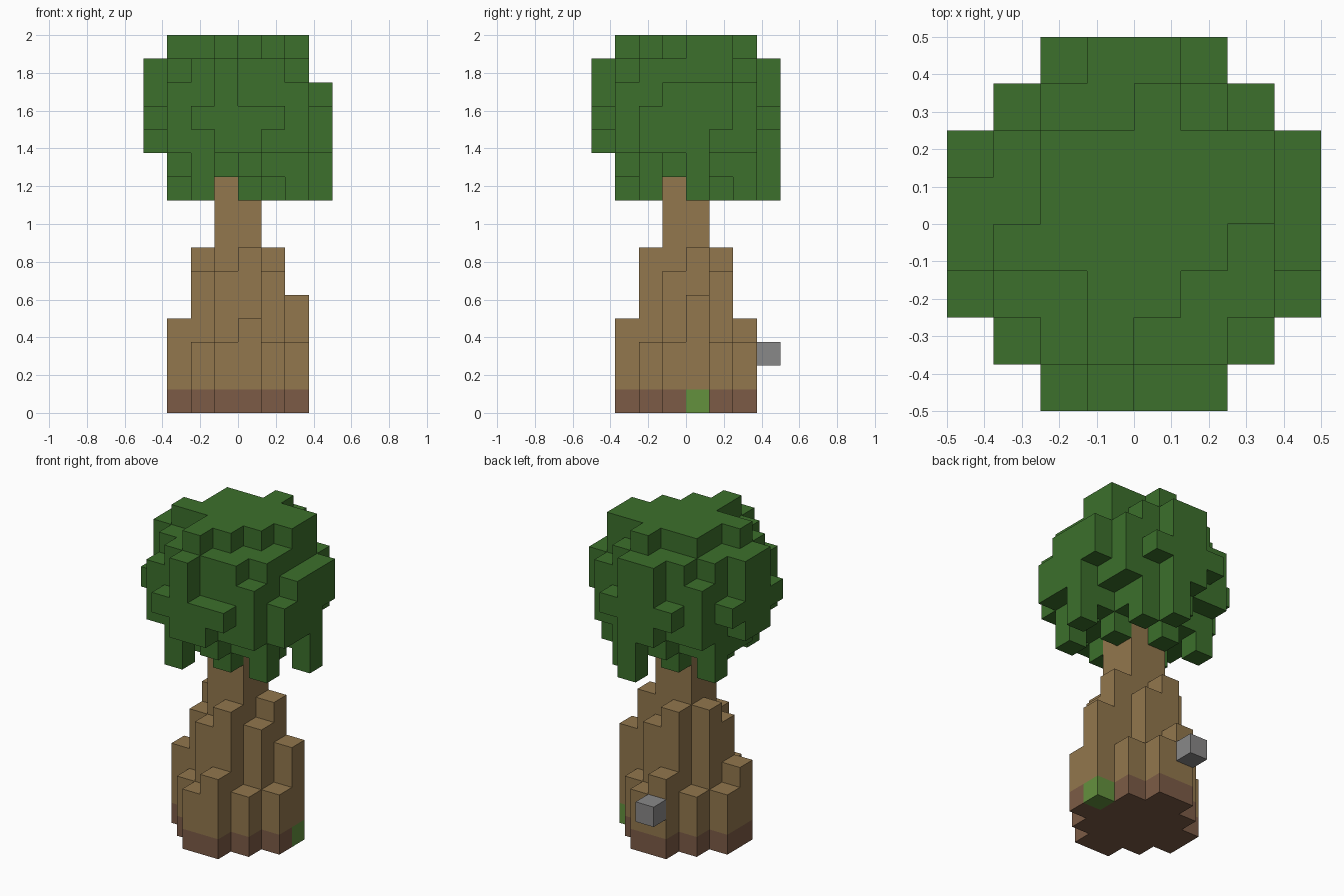
import bpy, bmesh
from mathutils import Vector

cube = bpy.data.objects.get("Cube")
if cube:
    bpy.data.objects.remove(cube, do_unlink=True)

V = 0.125  # block size


def material(name, r, g, b):
    m = bpy.data.materials.new(name)
    m.use_nodes = True
    m.diffuse_color = (r, g, b, 1)
    node = next(n for n in m.node_tree.nodes if n.type == 'BSDF_PRINCIPLED')
    node.inputs["Base Color"].default_value = (r, g, b, 1)
    return m


def box(x0, x1, y0, y1, z0, z1):
    """Set of block cells filling the half-open ranges."""
    return {(x, y, z) for x in range(x0, x1)
            for y in range(y0, y1) for z in range(z0, z1)}


def column(x, y, z0, z1):
    return box(x, x + 1, y, y + 1, z0, z1)


def build(name, cells, mat, solid):
    """Mesh the faces of the cells that are not covered by another block."""
    bm = bmesh.new()
    verts = {}

    def vert(p):
        key = tuple(round(c) for c in p)
        if key not in verts:
            verts[key] = bm.verts.new(Vector(key) * V)
        return verts[key]

    for c in sorted(cells):
        centre = Vector(c) + Vector((.5, .5, .5))
        for axis in range(3):
            for side in (-1, 1):
                n = Vector((0, 0, 0))
                n[axis] = side
                if tuple(int(a + b) for a, b in zip(c, n)) in solid:
                    continue
                u = Vector((0, 0, 0))
                u[(axis + 1) % 3] = 1
                w = n.cross(u)
                bm.faces.new([vert(centre + (n + a * u + b * w) / 2)
                              for a, b in ((-1, -1), (1, -1), (1, 1), (-1, 1))])
    bmesh.ops.dissolve_limit(bm, angle_limit=0.01, verts=bm.verts[:],
                             edges=bm.edges[:])
    bmesh.ops.triangulate(bm, faces=[f for f in bm.faces if len(f.verts) > 4])
    me = bpy.data.meshes.new(name)
    bm.to_mesh(me)
    bm.free()
    me.materials.append(mat)
    ob = bpy.data.objects.new(name, me)
    bpy.context.collection.objects.link(ob)


# Trunk: column heights, back row first ("A" is the tall core)
rows = ["  43  ", " 3763 ", "37AA75", "46AA63", " 3673 ", "  34  "]
trunk = set()
for r, row in enumerate(rows):
    for c, h in enumerate(row):
        if h != " ":
            trunk |= column(c - 3, 2 - r, 0, int(h, 16))

# Bottom layer, moss patch and stone
moss = {(2, 0, 0)}
base = {c for c in trunk if c[2] == 0} - moss
wood = trunk - base - moss
stone = {(-1, 3, 2)}

# Canopy body
leaves = box(-3, 3, -3, 3, 11, 14)
leaves |= box(-3, 3, -2, 2, 14, 15) | box(-2, 2, -3, 3, 14, 15)

# Canopy crown
leaves |= box(-2, 3, 0, 2, 15, 16) | box(-3, 2, -1, 0, 15, 16)
leaves |= box(-1, 1, -2, -1, 15, 16)
leaves |= column(0, 2, 15, 16) | column(-1, -3, 15, 16)

# Front bulge
leaves |= box(-2, 2, -4, -3, 12, 13) | box(-1, 1, -4, -3, 11, 12)
leaves |= column(-1, -4, 13, 15)
# Back bulge
leaves |= box(-2, 2, 3, 4, 12, 13) | box(-1, 1, 3, 4, 11, 15)
# Side bulges
leaves |= box(-4, -3, -2, 2, 12, 13) | box(-4, -3, -1, 1, 11, 15)
leaves |= box(3, 4, -2, 2, 12, 13) | box(3, 4, -1, 2, 13, 14)
leaves |= box(3, 4, -2, 1, 11, 12)

# Underside and hanging tips
leaves |= box(-2, 2, -2, 2, 10, 11)
for x, y in ((-3, -1), (0, -3), (2, 0), (-1, 2), (0, 2), (-3, 0)):
    leaves |= column(x, y, 10, 11)
for x, y in ((-2, -3), (2, -2), (1, 2), (-3, 1), (0, -2), (1, 0),
             (-1, 1), (-2, -1), (3, 0), (0, 3)):
    leaves |= column(x, y, 9, 11)

solid = trunk | leaves | stone
build("trunk", wood, material("bark brown", .287, .184, .074), solid)
build("trunk_base", base, material("earth brown", .202, .105, .061), solid)
build("moss_block", moss, material("moss green", .127, .283, .048), solid)
build("canopy", leaves, material("leaf green", .045, .162, .025), solid)
build("stone_block", stone, material("stone grey", .25, .246, .246), solid)
